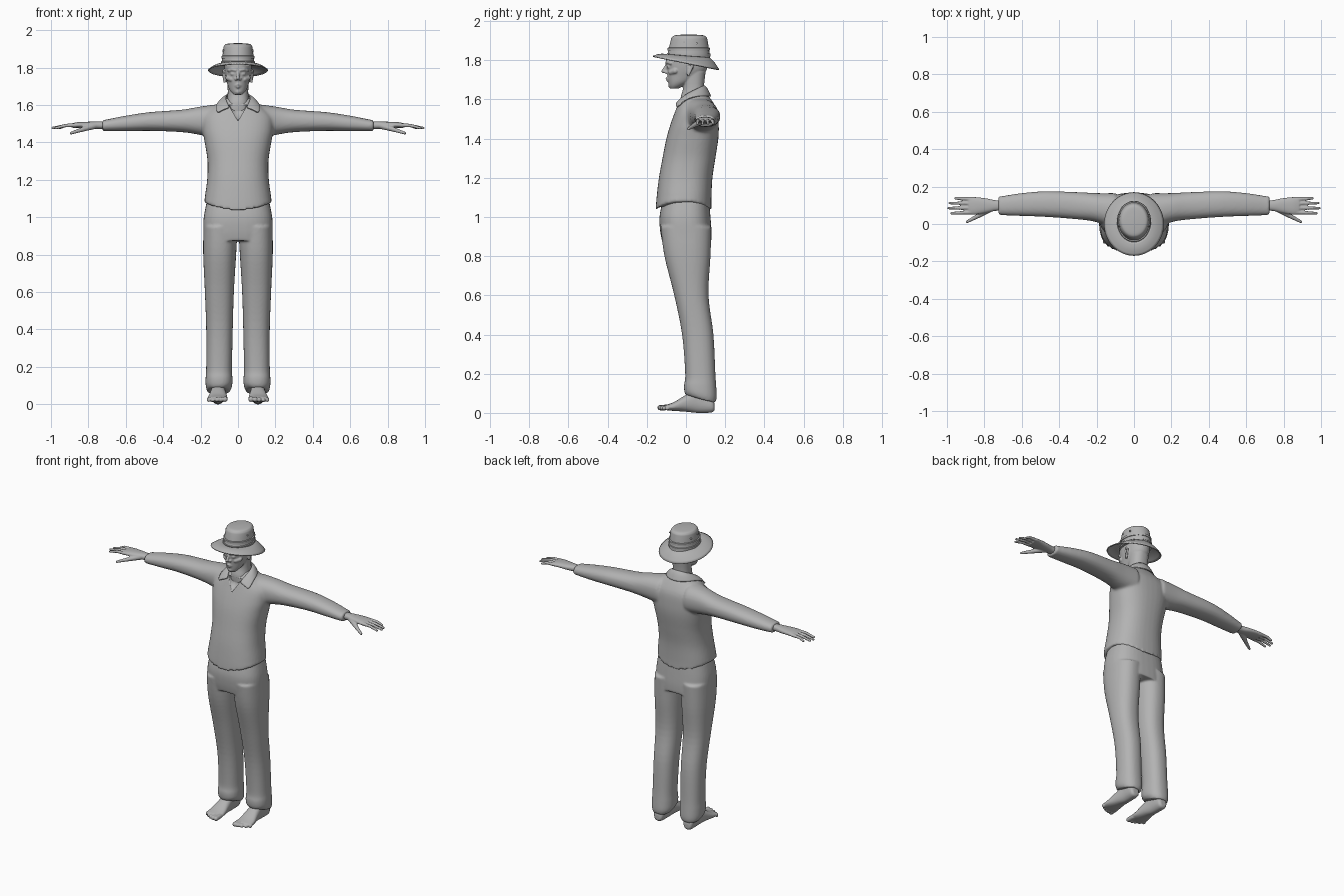
import bpy, bmesh
from math import sin, cos, pi
from mathutils import Vector, Matrix

cube = bpy.data.objects.get("Cube")
if cube:
    bpy.data.objects.remove(cube)

GREY = (0.45, 0.45, 0.45, 1)
grey = bpy.data.materials.new("plain grey")
grey.use_nodes = True
grey.diffuse_color = GREY
grey.node_tree.nodes["Principled BSDF"].inputs["Base Color"].default_value = GREY


def finish(bm, name, voxel=0, smooth=0):
    """Turn a bmesh into an object, fusing its pieces when voxel is given."""
    bmesh.ops.recalc_face_normals(bm, faces=bm.faces)
    mesh = bpy.data.meshes.new(name)
    bm.to_mesh(mesh)
    bm.free()
    mesh.materials.append(grey)
    obj = bpy.data.objects.new(name, mesh)
    bpy.context.collection.objects.link(obj)
    for face in mesh.polygons:
        face.use_smooth = True
    if voxel:
        mod = obj.modifiers.new("fuse", 'REMESH')
        mod.mode, mod.voxel_size, mod.use_smooth_shade = 'VOXEL', voxel, True
        mod = obj.modifiers.new("soften", 'SMOOTH')
        mod.factor, mod.iterations = 0.5, smooth
    return obj


def spline(a, b, c, d, t):
    return 0.5 * (2*b + (c - a)*t + (2*a - 5*b + 4*c - d)*t*t + (3*b - a - 3*c + d)*t**3)


def loft(bm, rows, axis='z', p=2.3, both=False, sides=40, steps=5):
    """Skin rounded sections; a row is (position, u min, u max, v min, v max)."""
    fine = []
    for i in range(len(rows) - 1):
        near = [rows[max(0, min(len(rows) - 1, i + k))] for k in (-1, 0, 1, 2)]
        for s in range(steps):
            fine.append([spline(*q, s / steps) for q in zip(*near)])
    fine.append(rows[-1])
    for sign in (1, -1) if both else (1,):
        rings = []
        for t, u0, u1, v0, v1 in fine:
            ring = []
            for k in range(sides):
                c, s = cos(2*pi*k/sides), sin(2*pi*k/sides)
                u = (u0 + u1)/2 + (u1 - u0)/2 * abs(c)**(2/p) * (1 if c > 0 else -1)
                v = (v0 + v1)/2 + (v1 - v0)/2 * abs(s)**(2/p) * (1 if s > 0 else -1)
                x, y, z = {'x': (t, u, v), 'y': (u, t, v), 'z': (u, v, t)}[axis]
                ring.append(bm.verts.new((sign*x, y, z)))
            rings.append(ring)
        for a, b in zip(rings, rings[1:]):
            for k in range(sides):
                bm.faces.new((a[k], a[k-1], b[k-1], b[k]))
        bm.faces.new(rings[0])
        bm.faces.new(rings[-1])


def sym(rows):
    return [(t, -w, w, a, b) for t, w, a, b in rows]


def beads(bm, points, r0, r1, both=True, n=9):
    """A tapering run of overlapping balls, fused later by the remesh."""
    pts = [Vector(p) for p in points]
    total = n * (len(pts) - 1)
    for i in range(total + 1):
        k = min(i // n, len(pts) - 2)
        pos = pts[k].lerp(pts[k + 1], i / n - k)
        for sign in (1, -1) if both else (1,):
            spot = Matrix.Translation((sign*pos.x, pos.y, pos.z))
            bmesh.ops.create_icosphere(bm, subdivisions=2, matrix=spot,
                                       radius=r0 + (r1 - r0) * i / total)


# Shirt: trunk and sleeves, with the hem rising at the sides
bm = bmesh.new()
loft(bm, sym([(1.035, .18, -.155, .13), (1.1, .178, -.15, .13), (1.2, .165, -.138, .135),
              (1.3, .163, -.12, .15), (1.4, .178, -.1, .165), (1.47, .19, -.08, .167),
              (1.54, .185, -.055, .16), (1.59, .13, -.035, .135), (1.635, .07, 0, .1)]), p=2.4)
for v in bm.verts:
    if v.co.z < 1.09:
        v.co.z += 0.045 * (v.co.x / .18)**2 * (1.1 - v.co.z) / .065
loft(bm, [(.1, -.03, .165, 1.42, 1.605), (.2, .01, .165, 1.44, 1.592), (.3, .025, .17, 1.455, 1.575),
          (.47, .038, .175, 1.462, 1.562), (.6, .043, .165, 1.46, 1.543), (.7, .047, .15, 1.46, 1.523),
          (.725, .05, .147, 1.462, 1.52)], 'x', both=True)
shirt = finish(bm, "shirt", .008, 4)

# Wedge that opens the neckline
bm = bmesh.new()
corners = [(0, 1.515), (.05, 1.6), (-.05, 1.6)]
front = [bm.verts.new((x, -.2, z)) for x, z in corners]
back = [bm.verts.new((x, -.05 + .45*(z - 1.515), z)) for x, z in corners]
bm.faces.new(front)
bm.faces.new(back)
for i in range(3):
    bm.faces.new((front[i], front[i-1], back[i-1], back[i]))
cutter = finish(bm, "neckline_cutter")
cutter.hide_render = True
cutter.display_type = 'WIRE'
cutter.hide_set(True)
cut = shirt.modifiers.new("neckline", 'BOOLEAN')
cut.operation, cut.object, cut.solver = 'DIFFERENCE', cutter, 'EXACT'

# Collar: a folded band round the neck ending in two points
inner = [(.042, -.05, 1.585), (.058, -.02, 1.615), (.07, .03, 1.645), (.052, .085, 1.668), (0, .1, 1.675)]
outer = [(.115, -.053, 1.552), (.118, -.02, 1.592), (.114, .035, 1.617), (.08, .108, 1.62), (0, .138, 1.615)]
bm = bmesh.new()
strips = []
for line in (inner, outer):
    full = line + [(-x, y, z) for x, y, z in line[-2::-1]]
    strips.append([bm.verts.new(p) for p in full])
middle = [bm.verts.new((a.co + b.co)/2 + Vector((0, 0, .012))) for a, b in zip(*strips)]
for a, b in ((strips[0], middle), (middle, strips[1])):
    for i in range(len(a) - 1):
        bm.faces.new((a[i], a[i+1], b[i+1], b[i]))
corner = bm.edges.layers.float.new("crease_edge")
for e in bm.edges:
    if e.is_boundary:
        e[corner] = .6
collar = finish(bm, "collar")
collar.modifiers.new("thickness", 'SOLIDIFY').thickness = .008
collar.modifiers.new("round", 'SUBSURF').levels = 2

# Trousers: hips and two legs, the hems lifted over the instep
bm = bmesh.new()
loft(bm, sym([(.875, .183, -.122, .13), (.93, .186, -.132, .13), (1, .183, -.135, .125),
              (1.08, .168, -.12, .118)]), p=2.6)
loft(bm, [(.055, .047, .163, 0, .152), (.085, .032, .172, -.008, .157), (.14, .03, .173, -.01, .154),
          (.2, .032, .17, -.004, .15), (.4, .028, .17, -.02, .14), (.6, .022, .177, -.06, .115),
          (.8, .01, .186, -.11, .125), (.95, .002, .185, -.13, .13)], both=True)
for v in bm.verts:
    if v.co.z < .14:
        v.co.z += .4 * (.14 - v.co.z) * max(0, min(1, (.12 - v.co.y) / .1))
finish(bm, "trousers", .007, 4)

# Bare feet with five toes
bm = bmesh.new()
loft(bm, [(.146, .09, .125, .015, .045), (.13, .075, .14, .002, .085), (.06, .07, .142, 0, .12),
          (0, .063, .15, .006, .092), (-.06, .056, .162, .01, .056), (-.105, .056, .164, .014, .04)],
     'y', both=True)
loft(bm, [(.06, .072, .142, .03, .13), (.2, .07, .14, .04, .12)], both=True)
for i in range(5):
    x, r = .069 + .022*i, .015 - .0012*i
    beads(bm, [(x, -.09, .028), (x, -.131 + .0022*i*i, .012 + r)], r, r)
finish(bm, "feet", .004, 2)

# Hands: wrist and palm, four fingers and a thumb
bm = bmesh.new()
loft(bm, [(.68, .075, .125, 1.473, 1.51), (.74, .07, .127, 1.472, 1.512), (.79, .06, .137, 1.474, 1.511),
          (.85, .05, .144, 1.478, 1.509), (.885, .052, .146, 1.478, 1.503)], 'x', both=True)
for y0, y1, tip in ((.062, .058, .975), (.086, .085, .991), (.11, .112, .985), (.133, .138, .955)):
    beads(bm, [(.87, y0, 1.492), (.925, (y0 + y1)/2, 1.49), (tip, y1, 1.477)], .0115, .0075)
beads(bm, [(.77, .08, 1.488), (.83, .045, 1.47), (.892, .012, 1.45)], .018, .008)
finish(bm, "hands", .004, 2)

# Head and neck with the facial features fused on
bm = bmesh.new()
loft(bm, sym([(1.655, .022, -.08, -.04), (1.67, .037, -.086, -.01), (1.69, .049, -.09, .03),
              (1.72, .059, -.095, .08), (1.75, .067, -.098, .105), (1.78, .071, -.101, .112),
              (1.82, .072, -.1, .112), (1.87, .06, -.075, .095)]), p=2.15)
loft(bm, sym([(1.5, .085, -.02, .1), (1.6, .062, -.028, .102), (1.66, .055, -.015, .092),
              (1.74, .057, -.02, .1)]))
beads(bm, [(0, -.097, 1.778), (0, -.116, 1.744)], .007, .0095, False)
beads(bm, [(.006, -.107, 1.739), (.013, -.1, 1.738)], .007, .007)
beads(bm, [(.012, -.099, 1.786), (.032, -.093, 1.79), (.05, -.077, 1.783)], .008, .007)
beads(bm, [(.024, -.09, 1.766), (.032, -.087, 1.766)], .0085, .0085)
beads(bm, [(.035, -.076, 1.738), (.053, -.055, 1.745)], .014, .015)
beads(bm, [(0, -.098, 1.708), (.02, -.085, 1.704)], .006, .004)
beads(bm, [(0, -.095, 1.696), (.018, -.084, 1.701)], .0065, .004)
beads(bm, [(0, -.079, 1.671), (.012, -.074, 1.672)], .013, .011)
beads(bm, [(.07, .005, 1.775), (.077, .02, 1.786), (.08, .034, 1.77), (.072, .012, 1.725)], .006, .007)
beads(bm, [(.069, .012, 1.765), (.069, .01, 1.735)], .009, .007)
finish(bm, "head", .004, 2)

# Hat crown, its stitched bands and side eyelets
bm = bmesh.new()
loft(bm, sym([(1.81, .088, -.098, .124), (1.85, .084, -.09, .118), (1.9, .079, -.078, .11),
              (1.917, .074, -.071, .105), (1.927, .06, -.055, .088), (1.931, .015, -.01, .035)]), p=2)
for z, grow in ((1.833, .005), (1.862, .003)):
    w, a, b = .0855 + grow, -.092 - grow, .119 + grow
    loft(bm, sym([(z - .013, w, a, b), (z, w, a, b), (z + .002, w - .006, a + .006, b - .006)]), p=2, steps=2)
for side in (-1, 1):
    for y, z in ((-.01, 1.892), (.055, 1.886)):
        place = Matrix.Translation((side*.075, y, z)) @ Matrix.Rotation(pi/2, 4, 'Y')
        bmesh.ops.create_cone(bm, cap_ends=True, segments=12, radius1=.005, radius2=.005,
                              depth=.014, matrix=place)
finish(bm, "hat_crown")

# Drooping brim, higher at the front than at the back
bm = bmesh.new()
rings = []
for j in range(7):
    f = j / 6
    ring = []
    for k in range(64):
        c, s = cos(2*pi*k/64), sin(2*pi*k/64)
        start = Vector((.086*c, .012 + .108*s, 1.823 - .008*s))
        end = Vector((.16*c, .17*s, 1.787 - .035*s))
        co = start.lerp(end, f)
        co.z += .006 * sin(pi*f)
        ring.append(bm.verts.new(co))
    rings.append(ring)
for a, b in zip(rings, rings[1:]):
    for k in range(64):
        bm.faces.new((a[k], a[k-1], b[k-1], b[k]))
brim = finish(bm, "hat_brim")
brim.modifiers.new("thickness", 'SOLIDIFY').thickness = .006

# Keep crisp edges on the hat crown
bpy.ops.object.select_all(action='DESELECT')
crown = bpy.data.objects["hat_crown"]
crown.select_set(True)
bpy.context.view_layer.objects.active = crown
bpy.ops.object.shade_smooth_by_angle(angle=.7)
